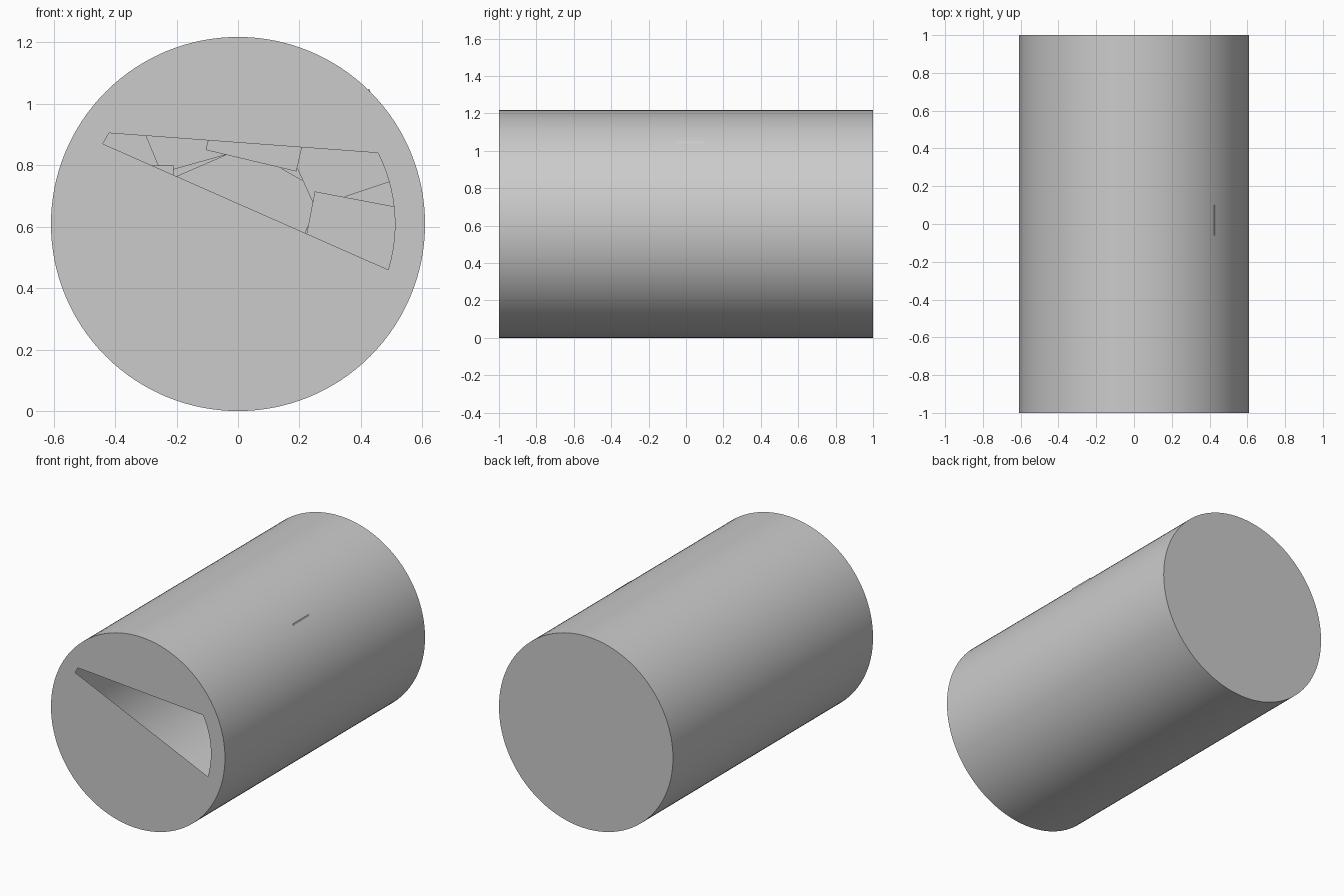
import bpy, bmesh, math

if "Cube" in bpy.data.objects:
    bpy.data.objects.remove(bpy.data.objects["Cube"])

R, CZ, SEG = 0.609, 0.609, 128


def finish(bm, name, smooth=False):
    bmesh.ops.recalc_face_normals(bm, faces=bm.faces)
    me = bpy.data.meshes.new(name)
    bm.to_mesh(me)
    bm.free()
    ob = bpy.data.objects.new(name, me)
    bpy.context.collection.objects.link(ob)
    if smooth:
        bpy.context.view_layer.objects.active = ob
        ob.select_set(True)
        bpy.ops.object.shade_smooth_by_angle(angle=math.radians(30))
        ob.select_set(False)
    return ob


def loop_edges(bm, verts):
    return [bm.edges.new((a, b)) for a, b in zip(verts, verts[1:] + verts[:1])]


def prism(name, pts, y0, y1):
    """Flat polygon in the xz plane, extruded along y."""
    bm = bmesh.new()
    a = [bm.verts.new((x, y0, z)) for x, z in pts]
    b = [bm.verts.new((x, y1, z)) for x, z in pts]
    bm.faces.new(a)
    bm.faces.new(b[::-1])
    for i in range(len(pts)):
        j = (i + 1) % len(pts)
        bm.faces.new((a[i], b[i], b[j], a[j]))
    finish(bm, name)


# hollow tube, closed at the back
bm = bmesh.new()
ring = [(R * math.cos(2 * math.pi * i / SEG), CZ + R * math.sin(2 * math.pi * i / SEG))
        for i in range(SEG)]
front = [bm.verts.new((x, -1, z)) for x, z in ring]
back = [bm.verts.new((x, 1, z)) for x, z in ring]
for i in range(SEG):
    j = (i + 1) % SEG
    bm.faces.new((front[i], front[j], back[j], back[i]))
bm.faces.new(back)

# front cap with the wedge-shaped window (curved right end)
wedge = [(-0.42, 0.905), (-0.44, 0.87)]
a0, a1 = math.atan2(0.46 - CZ, 0.49), math.atan2(0.84 - CZ, 0.455)
for i in range(13):
    a = a0 + (a1 - a0) * i / 12
    wedge.append((0.511 * math.cos(a), CZ + 0.511 * math.sin(a)))
rim = [bm.edges.get((front[i], front[(i + 1) % SEG])) for i in range(SEG)]
hole = loop_edges(bm, [bm.verts.new((x, -1, z)) for x, z in wedge])
bmesh.ops.triangle_fill(bm, use_beauty=True, use_dissolve=False, edges=rim + hole,
                        normal=(0, -1, 0))
finish(bm, "tube", smooth=True)

# loose flat shards inside, seen through the window; one corner pokes out of the tube
shards = [
    ([(0.25, 0.715), (0.54, 0.66), (0.49, 0.40), (0.20, 0.455)], -0.24),
    ([(-0.105, 0.85), (0.19, 0.78), (0.22, 0.91), (-0.075, 0.98)], -0.24),
    ([(0.25, 0.665), (0.55, 0.765), (0.427, 1.049), (0.12, 0.95)], -0.06),
    ([(-0.25, 0.743), (0.02, 0.86), (0.22, 0.745), (0.25, 0.66), (0.20, 0.53), (-0.10, 0.45)], 0.12),
    ([(-0.30, 0.895), (-0.25, 0.775), (0.05, 0.86), (0.0, 0.99)], 0.30),
    ([(-0.45, 0.80), (-0.21, 0.80), (-0.21, 0.56), (-0.45, 0.56)], -0.06),
]
for k, (pts, y) in enumerate(shards):
    prism(f"shard_{k + 1}", pts, y, y + 0.16)
